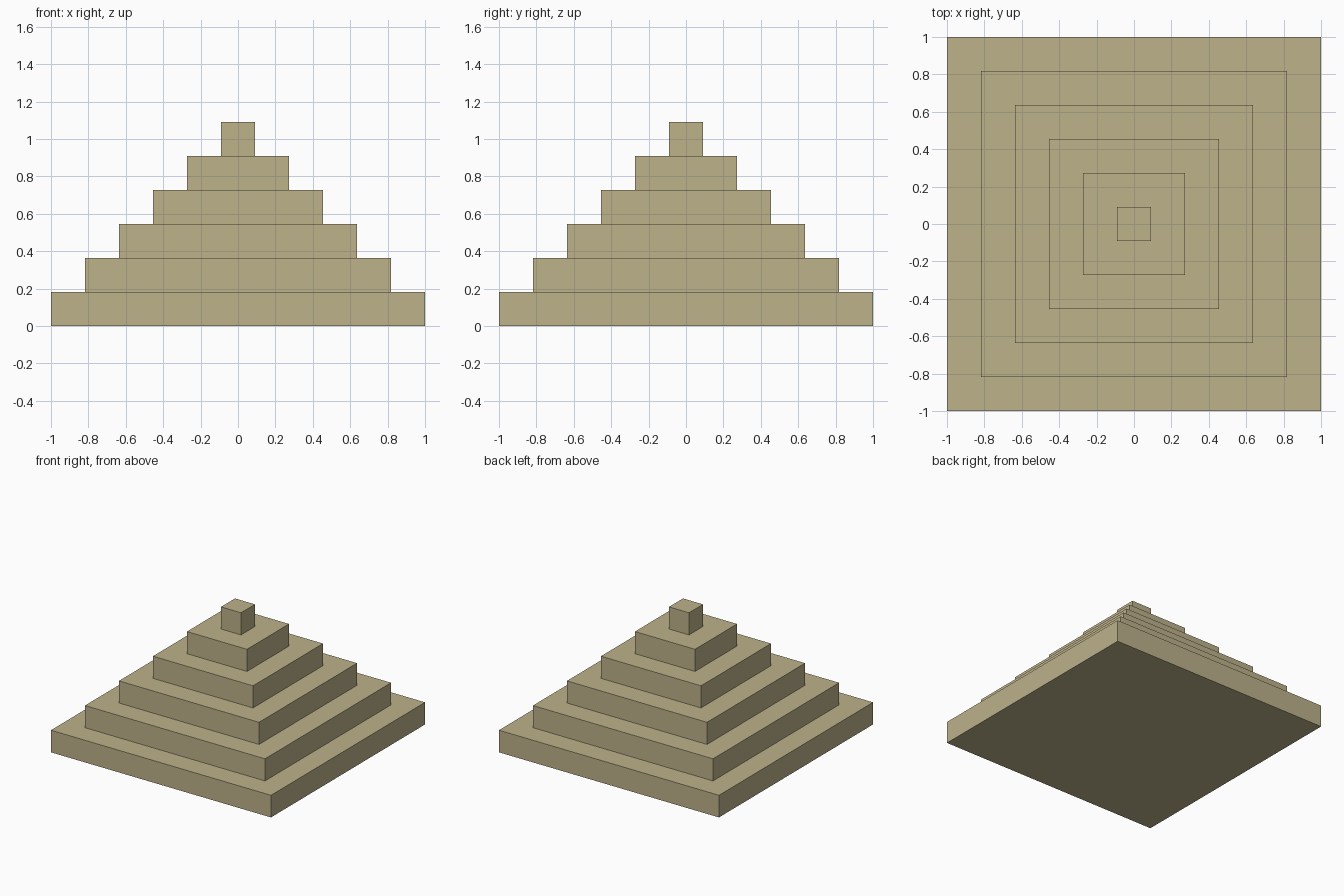
import bpy
import bmesh
from mathutils import Vector

cube = bpy.data.objects.get("Cube")
if cube:
    bpy.data.objects.remove(cube, do_unlink=True)

TIERS = 6
STEP = 2 / (2 * TIERS - 1)  # tier height and ledge depth

# Sandstone colour
sand = bpy.data.materials.new("sandstone")
sand.use_nodes = True
colour = (0.51, 0.445, 0.258, 1)
sand.diffuse_color = colour
sand.node_tree.nodes["Principled BSDF"].inputs["Base Color"].default_value = colour

# Square base plate, facing down
bm = bmesh.new()
corners = [bm.verts.new((x, y, 0)) for x, y in ((-1, -1), (-1, 1), (1, 1), (1, -1))]
base = bm.faces.new(corners)


def raise_face(face):
    """Extrude a face up by one tier and return the new top."""
    top = bmesh.ops.extrude_face_region(bm, geom=[face])["geom"]
    verts = [v for v in top if isinstance(v, bmesh.types.BMVert)]
    bmesh.ops.translate(bm, verts=verts, vec=Vector((0, 0, STEP)))
    return next(f for f in top if isinstance(f, bmesh.types.BMFace))


# Bottom tier keeps its underside; each higher tier rises from an inset ledge
top = raise_face(base)
for tier in range(1, TIERS):
    bm.normal_update()
    bmesh.ops.inset_region(bm, faces=[top], thickness=STEP, use_even_offset=True)
    old = top
    top = raise_face(old)
    if old.is_valid:
        bmesh.ops.delete(bm, geom=[old], context="FACES_ONLY")

bmesh.ops.recalc_face_normals(bm, faces=bm.faces)
mesh = bpy.data.meshes.new("stepped_pyramid")
bm.to_mesh(mesh)
bm.free()
mesh.materials.append(sand)
bpy.context.collection.objects.link(bpy.data.objects.new("stepped_pyramid", mesh))
